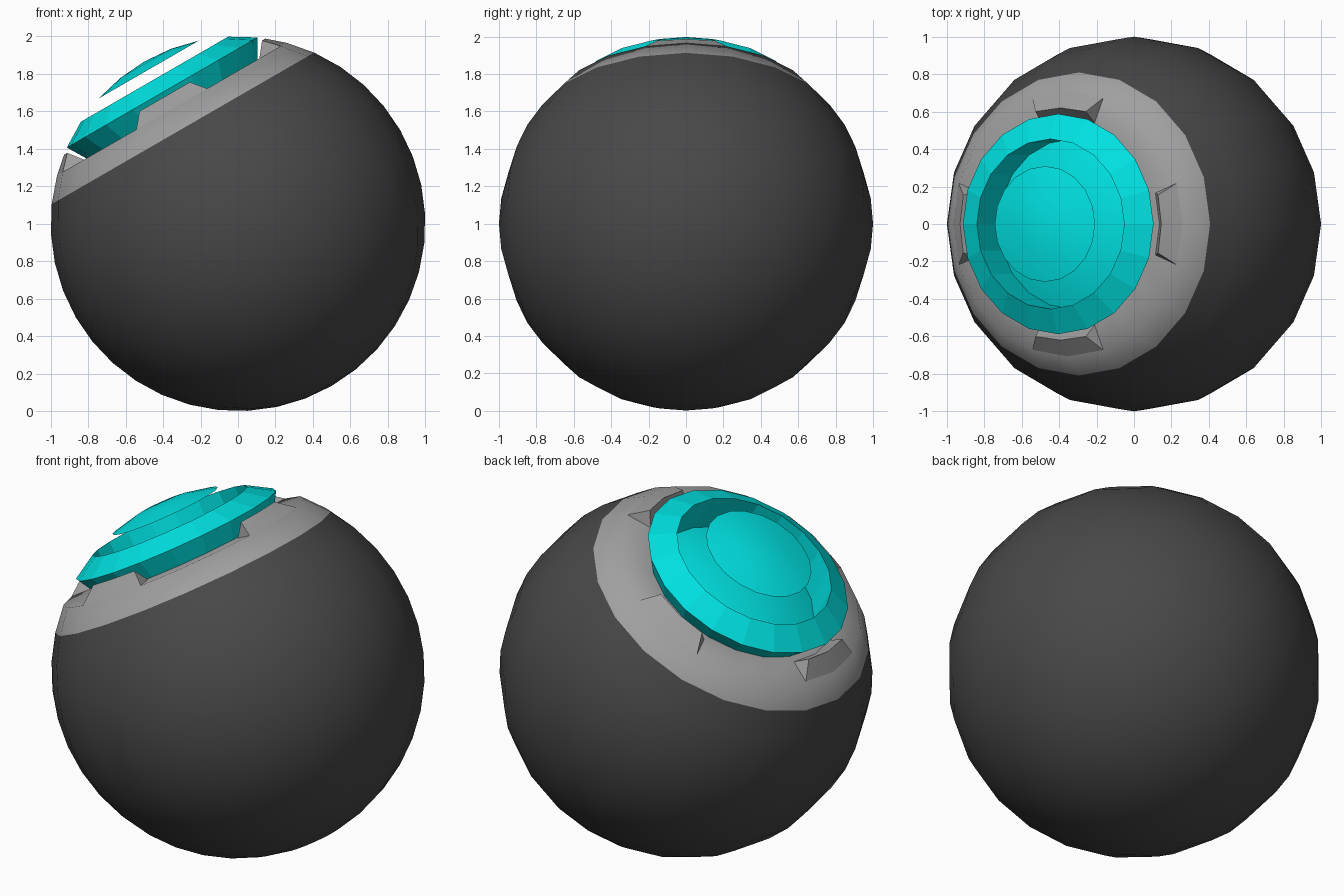
import bpy, bmesh
from math import sin, cos, radians, pi
from mathutils import Matrix

if "Cube" in bpy.data.objects:
    bpy.data.objects.remove(bpy.data.objects["Cube"])

SEG = 20
TILT = Matrix.Translation((0, 0, 1)) @ Matrix.Rotation(radians(-30), 4, 'Y')


def material(name, rgb):
    m = bpy.data.materials.new(name)
    m.diffuse_color = (*rgb, 1)
    m.use_nodes = True
    m.node_tree.nodes["Principled BSDF"].inputs["Base Color"].default_value = m.diffuse_color
    return m


DARK = material("dark_shell", (0.065, 0.065, 0.065))
GREY = material("grey_trim", (0.35, 0.35, 0.35))
TEAL = material("teal", (0.0, 0.75, 0.75))


def finish(name, bm, mat, smooth):
    bm.transform(TILT)
    bmesh.ops.recalc_face_normals(bm, faces=bm.faces)
    me = bpy.data.meshes.new(name)
    bm.to_mesh(me)
    bm.free()
    me.materials.append(mat)
    ob = bpy.data.objects.new(name, me)
    bpy.context.collection.objects.link(ob)
    if smooth:
        bpy.ops.object.select_all(action='DESELECT')
        ob.select_set(True)
        bpy.context.view_layer.objects.active = ob
        bpy.ops.object.shade_smooth_by_angle(angle=radians(smooth))
    return ob


def lathe(name, profile, mat, smooth=0):
    """Revolve (radius, height) points around the tilted axis."""
    bm = bmesh.new()
    rings = []
    for r, h in profile:
        if r < 1e-4:
            rings.append([bm.verts.new((0, 0, h))] * SEG)
        else:
            rings.append([bm.verts.new((r * cos(2 * pi * i / SEG), r * sin(2 * pi * i / SEG), h))
                          for i in range(SEG)])
    for a, b in zip(rings, rings[1:]):
        for i in range(SEG):
            j = (i + 1) % SEG
            bm.faces.new(list(dict.fromkeys((a[i], a[j], b[j], b[i]))))
    return finish(name, bm, mat, smooth)


def arc(start, stop):
    """Points of the unit sphere meridian, every 9 degrees of latitude."""
    return [(cos(radians(a)), sin(radians(a))) for a in range(start, stop + 1, 9)]


# Main ball body, cut off below the trim
lathe("ball_body", arc(-90, 36), DARK, 30)

# Grey collar with a flat step running in under the teal ring
lathe("collar", arc(36, 45) + [(0.527, 0.707)], GREY, 60)

# Four wedge tabs clasping the ring
bm = bmesh.new()
section = [(0.707, 0.707, 18), (0.62, 0.783, 14.5), (0.565, 0.707, 17)]
for k in range(4):
    st = []
    for s in (-1, 0, 1):
        st.append([bm.verts.new((r * cos(k * pi / 2 + s * radians(w)),
                                 r * sin(k * pi / 2 + s * radians(w)), h))
                   for r, h, w in section])
    for a, b in zip(st, st[1:]):
        for i in (0, 1):
            bm.faces.new((a[i], a[i + 1], b[i + 1], b[i]))
    bm.faces.new(st[0])
    bm.faces.new(st[2])
finish("collar_tabs", bm, GREY, 30)

# Teal ring: tapered outside, sloped top, straight inner wall
lathe("eye_ring", [(0.527, 0.707)] + arc(54, 63) + [(0.454, 0.66)], TEAL)

# Shallow dome at the bottom of the socket
lathe("socket_floor", [(0.454, 0.66), (0.31, 0.71), (0.155, 0.735), (0, 0.743)], TEAL, 30)

# Floating lens cap completing the sphere
lathe("lens", [(0, sin(radians(72)))] + arc(72, 90), TEAL, 15)
for f in bpy.data.objects["lens"].data.polygons[SEG:]:
    f.use_smooth = True
